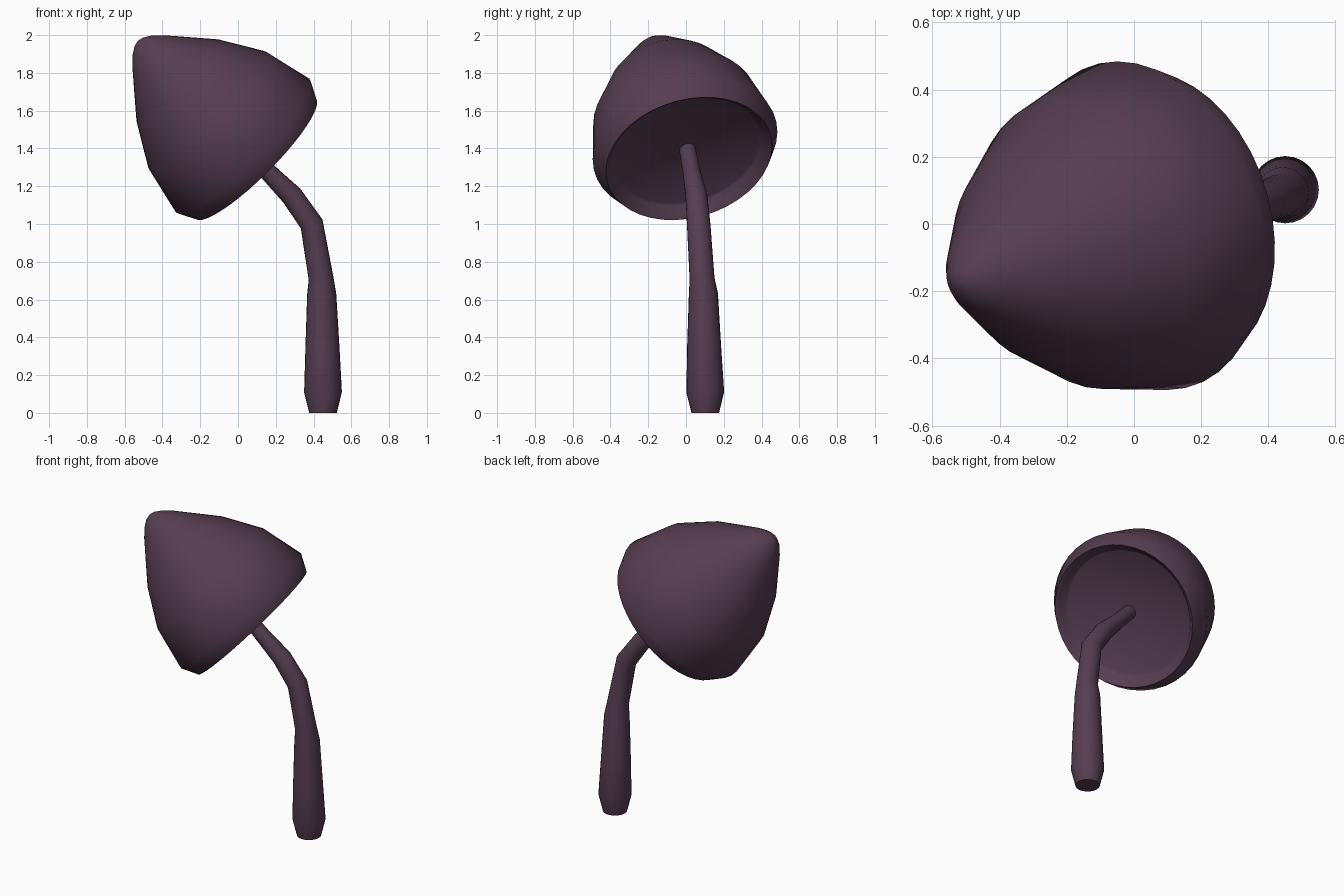
import bpy, bmesh, math
from mathutils import Vector

if "Cube" in bpy.data.objects:
    bpy.data.objects.remove(bpy.data.objects["Cube"])

plum = bpy.data.materials.new("dark plum")
plum.diffuse_color = (0.092, 0.047, 0.08, 1)
plum.use_nodes = True
plum.node_tree.nodes["Principled BSDF"].inputs["Base Color"].default_value = plum.diffuse_color


def skin(name, rings, sides=32):
    """Loft circular rings (centre, normal, radius) and close both ends."""
    bm = bmesh.new()
    loops = []
    for centre, normal, radius in rings:
        n = Vector(normal).normalized()
        u = Vector((0, 1, 0)).cross(n).normalized()
        v = n.cross(u)
        loops.append([bm.verts.new(Vector(centre) + radius * (math.cos(a) * u + math.sin(a) * v))
                      for a in (2 * math.pi * i / sides for i in range(sides))])
    for a, b in zip(loops, loops[1:]):
        for i in range(sides):
            j = (i + 1) % sides
            bm.faces.new((a[i], a[j], b[j], b[i]))
    bm.faces.new(loops[0][::-1])
    bm.faces.new(loops[-1])
    bmesh.ops.recalc_face_normals(bm, faces=bm.faces[:])
    mesh = bpy.data.meshes.new(name)
    bm.to_mesh(mesh)
    bm.free()
    mesh.materials.append(plum)
    obj = bpy.data.objects.new(name, mesh)
    bpy.context.collection.objects.link(obj)
    bpy.ops.object.select_all(action='DESELECT')
    obj.select_set(True)
    bpy.context.view_layer.objects.active = obj
    bpy.ops.object.shade_smooth_by_angle(angle=math.radians(60))
    return obj


# Tilted pointed cap: profile runs from the recessed underside, over the lip, to the tip
axis = Vector((-0.69, -0.21, 0.69)).normalized()
middle = Vector((0.025, -0.005, 1.415))
profile = [(-0.03, 0.39), (-0.04, 0.405), (-0.085, 0.43), (-0.1, 0.45), (0, 0.5),
           (0.265, 0.44), (0.49, 0.31), (0.72, 0.12), (0.765, 0.075),
           (0.792, 0.035), (0.8, 0.008)]
skin("mushroom_cap", [(middle + axis * t, axis, r) for t, r in profile], 40)

# Bent stem: x, y, z, radius along the centre line
path = [(0.45, 0.102, 0, 0.073), (0.45, 0.102, 0.11, 0.1), (0.447, 0.096, 0.35, 0.09),
        (0.443, 0.092, 0.63, 0.077), (0.44, 0.085, 0.71, 0.066), (0.39, 0.067, 1.0, 0.062),
        (0.285, 0.055, 1.15, 0.058), (0.16, 0.03, 1.275, 0.047), (0.03, 0.005, 1.41, 0.043)]
pts = [Vector(p[:3]) for p in path]
rings = []
for i, p in enumerate(path):
    before = (pts[i] - pts[max(i - 1, 0)]).normalized()
    after = (pts[min(i + 1, len(pts) - 1)] - pts[i]).normalized()
    rings.append((pts[i], before + after, p[3]))
skin("mushroom_stem", rings, 24)
